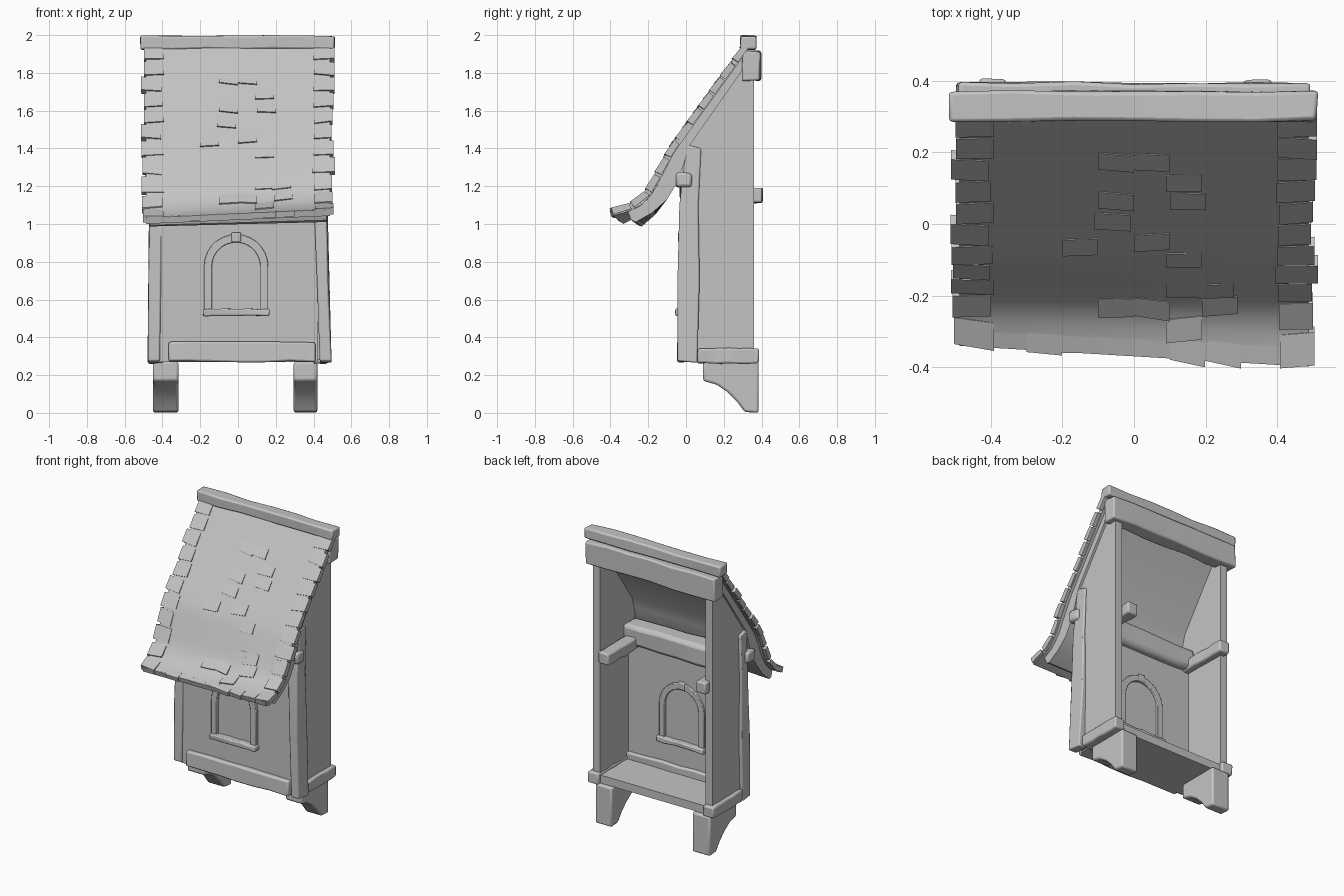
import bpy, bmesh, math, random
from mathutils import Vector, Matrix

random.seed(4)
if "Cube" in bpy.data.objects:
    bpy.data.objects.remove(bpy.data.objects["Cube"], do_unlink=True)

GREY = (0.55, 0.55, 0.55, 1)
stone = bpy.data.materials.new("light_grey")
stone.use_nodes = True
stone.diffuse_color = GREY
stone.node_tree.nodes["Principled BSDF"].inputs["Base Color"].default_value = GREY


def finish(name, bm, bevel=0.0):
    bmesh.ops.recalc_face_normals(bm, faces=bm.faces)
    mesh = bpy.data.meshes.new(name)
    bm.to_mesh(mesh)
    bm.free()
    mesh.materials.append(stone)
    ob = bpy.data.objects.new(name, mesh)
    bpy.context.collection.objects.link(ob)
    if bevel:
        mod = ob.modifiers.new("worn_edges", "BEVEL")
        mod.width = bevel
        mod.segments = 2
        mod.limit_method = "ANGLE"
        mod.angle_limit = math.radians(40)
    bpy.ops.object.select_all(action="DESELECT")
    ob.select_set(True)
    bpy.context.view_layer.objects.active = ob
    bpy.ops.object.shade_smooth_by_angle(angle=math.radians(35))


def slice_along(bm, axis, lo, hi, count):
    normal = Vector((0, 0, 0))
    normal[axis] = 1
    for i in range(1, count):
        bmesh.ops.bisect_plane(bm, geom=bm.verts[:] + bm.edges[:] + bm.faces[:],
                               plane_co=normal * (lo + (hi - lo) * i / count), plane_no=normal)


def beam(name, lo, hi, wobble=0.004, bevel=0.01, cuts=6):
    """Box between two corners, slightly uneven along its longest side."""
    lo, hi = Vector(lo), Vector(hi)
    size = hi - lo
    bm = bmesh.new()
    bmesh.ops.create_cube(bm, size=1, matrix=Matrix.Translation((lo + hi) / 2) @ Matrix.Diagonal((*size, 1)))
    if wobble:
        axis = max(range(3), key=lambda i: size[i])
        slice_along(bm, axis, lo[axis], hi[axis], cuts)
        for v in bm.verts:
            v.co += Vector([random.uniform(-wobble, wobble) for _ in range(3)])
    finish(name, bm, bevel)


def prism_mesh(outline, axis, lo, hi):
    """Extrude a 2D outline along x (axis 0) or y (axis 1)."""
    bm = bmesh.new()

    def place(p, d):
        return (d, p[0], p[1]) if axis == 0 else (p[0], d, p[1])
    rings = [[bm.verts.new(place(p, d)) for p in outline] for d in (lo, hi)]
    bm.faces.new(rings[0])
    bm.faces.new(rings[1][::-1])
    n = len(outline)
    for i in range(n):
        j = (i + 1) % n
        bm.faces.new((rings[0][i], rings[0][j], rings[1][j], rings[1][i]))
    return bm


# Roof curve from ridge to eave, and the boards beneath it
ROOF = [Vector(p) for p in ((0.31, 1.955), (0.1, 1.665), (-0.09, 1.4), (-0.15, 1.28),
                            (-0.2, 1.18), (-0.24, 1.13), (-0.3, 1.095), (-0.37, 1.075))]
SHEATHING = [(0.31, 1.92), (0.1, 1.63), (-0.065, 1.39), (-0.13, 1.25), (-0.18, 1.16),
             (-0.23, 1.1), (-0.29, 1.07), (-0.272, 1.02), (-0.25, 1.01), (-0.17, 1.06),
             (-0.1, 1.13), (-0.04, 1.23), (-0.005, 1.34), (0.015, 1.41), (0.31, 1.83)]
LENGTH = sum((b - a).length for a, b in zip(ROOF, ROOF[1:]))


def curve_point(s):
    s = max(0, min(LENGTH, s))
    for a, b in zip(ROOF, ROOF[1:]):
        d = (b - a).length
        if s <= d:
            return a.lerp(b, s / d)
        s -= d
    return ROOF[-1]


def on_roof(s, height):
    t = (curve_point(s + 0.04) - curve_point(s - 0.04)).normalized()
    return curve_point(s) + Vector((t.y, -t.x)) * height


def skew_eave(bm):
    """Let the eave sag at one end and reach further out at the other."""
    for v in bm.verts:
        weight = max(0, -0.1 - v.co.y) / 0.27
        v.co.z += 0.045 * (v.co.x - 0.45) * weight
        v.co.y -= 0.06 * v.co.x * weight


def roof_layer(name, outline, half):
    bm = prism_mesh(outline, 0, -half, half)
    slice_along(bm, 0, -half, half, 8)
    skew_eave(bm)
    finish(name, bm)


steps = [LENGTH * i / 26 for i in range(27)]
roof_layer("roof_covering", [on_roof(s, 0) for s in steps] + [on_roof(s, -0.035) for s in reversed(steps)], 0.488)
roof_layer("roof_sheathing", SHEATHING, 0.468)

# Shingles along both edges, the eave, and scattered over the slope
shingles = bmesh.new()


def shingle(x0, x1, s0, s1, lift=0.008):
    """Thin slab lying on the roof, raised a little at its lower end."""
    twist = random.uniform(-0.008, 0.008)
    rows = []
    for s, h in ((s0, lift / 3), (s1, lift)):
        for height in (h, -0.03):
            row = []
            for x, sign in ((x0, -1), (x1, 1)):
                over = max(0, s + sign * twist - LENGTH)
                q = on_roof(s + sign * twist, height)
                row.append(shingles.verts.new((x, q.x - over, q.y)))
            rows.append(row)
    a, b, c, d = rows
    for p, q in ((a, c), (c, d), (d, b), (b, a)):
        shingles.faces.new((p[0], p[1], q[1], q[0]))
    for k in (0, 1):
        shingles.faces.new((a[k], c[k], d[k], b[k]))


ROWS = 11
for side in (-1, 1):
    for i in range(ROWS):
        end = LENGTH * (i + 1) / ROWS
        outer = side * (0.502 + random.uniform(-0.008, 0.012))
        inner = side * (0.4 + random.uniform(-0.01, 0.01))
        shingle(min(outer, inner), max(outer, inner), end - 0.088, end)
for i in range(8):
    x = -0.4 + i * 0.1
    shingle(x, x + 0.099, LENGTH - 0.06, LENGTH + random.uniform(-0.004, 0.012), 0.001)
for x, z in ((-0.05, 1.74), (0.05, 1.74), (0.14, 1.66), (-0.05, 1.59), (0.15, 1.59),
             (-0.06, 1.51), (-0.15, 1.41), (0.05, 1.43), (0.14, 1.35), (0.23, 1.19),
             (0.14, 1.19), (0.05, 1.12), (-0.05, 1.12), (0.14, 1.09), (0.24, 1.13)):
    s = min((LENGTH * i / 300 for i in range(301)), key=lambda t: abs(curve_point(t).y - z))
    shingle(x - 0.05, x + 0.05, s - 0.07, s)
skew_eave(shingles)
finish("shingles", shingles)

# Ridge and top back beams
beam("ridge_beam", (-0.515, 0.288, 1.925), (0.512, 0.372, 1.996))
beam("top_back_beam", (-0.495, 0.3, 1.762), (0.49, 0.394, 1.915), 0.006)

# Walls and floor, open at the back
WALL = [(0.0, 0.28), (0.36, 0.28), (0.36, 1.88), (0.31, 1.85), (0, 1.41), (-0.02, 1.3)]
POST = [(-0.045, 0.275), (0.06, 0.265), (0.072, 0.7), (0.066, 1.1), (0.08, 1.4),
        (0.005, 1.42), (-0.035, 1.1), (-0.045, 0.7)]
LEG = [(0.09, 0.27), (0.09, 0.17), (0.16, 0.15), (0.22, 0.11), (0.27, 0.06),
       (0.31, 0.005), (0.385, 0), (0.385, 0.27)]
beam("front_wall", (-0.42, -0.012, 0.28), (0.42, 0.05, 1.25), 0, 0)
beam("floor", (-0.42, -0.01, 0.27), (0.42, 0.36, 0.325), 0, 0)

for side, label in ((1, "left"), (-1, "right")):
    def span(a, b):
        return sorted((side * a, side * b))
    finish(label + "_side_wall", prism_mesh(WALL, 0, *span(0.4, 0.452)))
    post = prism_mesh(POST, 0, *span(0.404, 0.467))
    splay, setback = (0.04, 0) if side > 0 else (0.015, 0.025)
    for v in post.verts:
        v.co.x += side * max(0, 1 - v.co.z) * splay + random.uniform(-0.003, 0.003)
        if v.co.y < 0:
            v.co.y += setback
    finish(label + "_front_post", post, 0.008)
    x0, x1 = span(0.395, 0.475)
    beam(label + "_base_beam", (x0, 0.06, 0.262), (x1, 0.385, 0.342))
    x0, x1 = span(0.42, 0.49)
    beam(label + "_beam_end", (x0, -0.055, 1.195), (x1, 0.03, 1.27), 0.005, 0.015, 2)
    leg_lo, leg_hi = (0.295, 0.42) if side > 0 else (-0.45, -0.315)
    finish(label + "_leg", prism_mesh(LEG, 0, leg_lo, leg_hi), 0.012)
    x0, x1 = (0.305, 0.385) if side > 0 else (-0.43, -0.355)
    beam(label + "_inner_beam", (x0, 0.02, 1.11), (x1, 0.405, 1.19))

# Cross beams
beam("inner_cross_beam", (-0.41, -0.03, 1.12), (0.41, 0.105, 1.265), 0.005, 0.025)
beam("front_base_beam", (-0.37, -0.045, 0.272), (0.41, 0.07, 0.375), 0.005)

# Arched window frame, showing on both sides of the front wall
CX, SPRING, FOOT, STEPS = -0.01, 0.775, 0.54, 14


def arch(r):
    top = [(CX + r * math.cos(math.pi * i / STEPS), SPRING + r * math.sin(math.pi * i / STEPS))
           for i in range(STEPS + 1)]
    return [(CX + r, FOOT)] + top + [(CX - r, FOOT)]


finish("window_frame", prism_mesh(arch(0.17) + arch(0.128)[::-1], 1, -0.036, 0.065), 0.004)
beam("window_sill", (-0.185, -0.055, 0.512), (0.168, 0.085, 0.55), 0.004, 0.008)
beam("window_keystone", (-0.035, -0.042, 0.905), (0.015, 0.07, 0.955), 0, 0.006)
